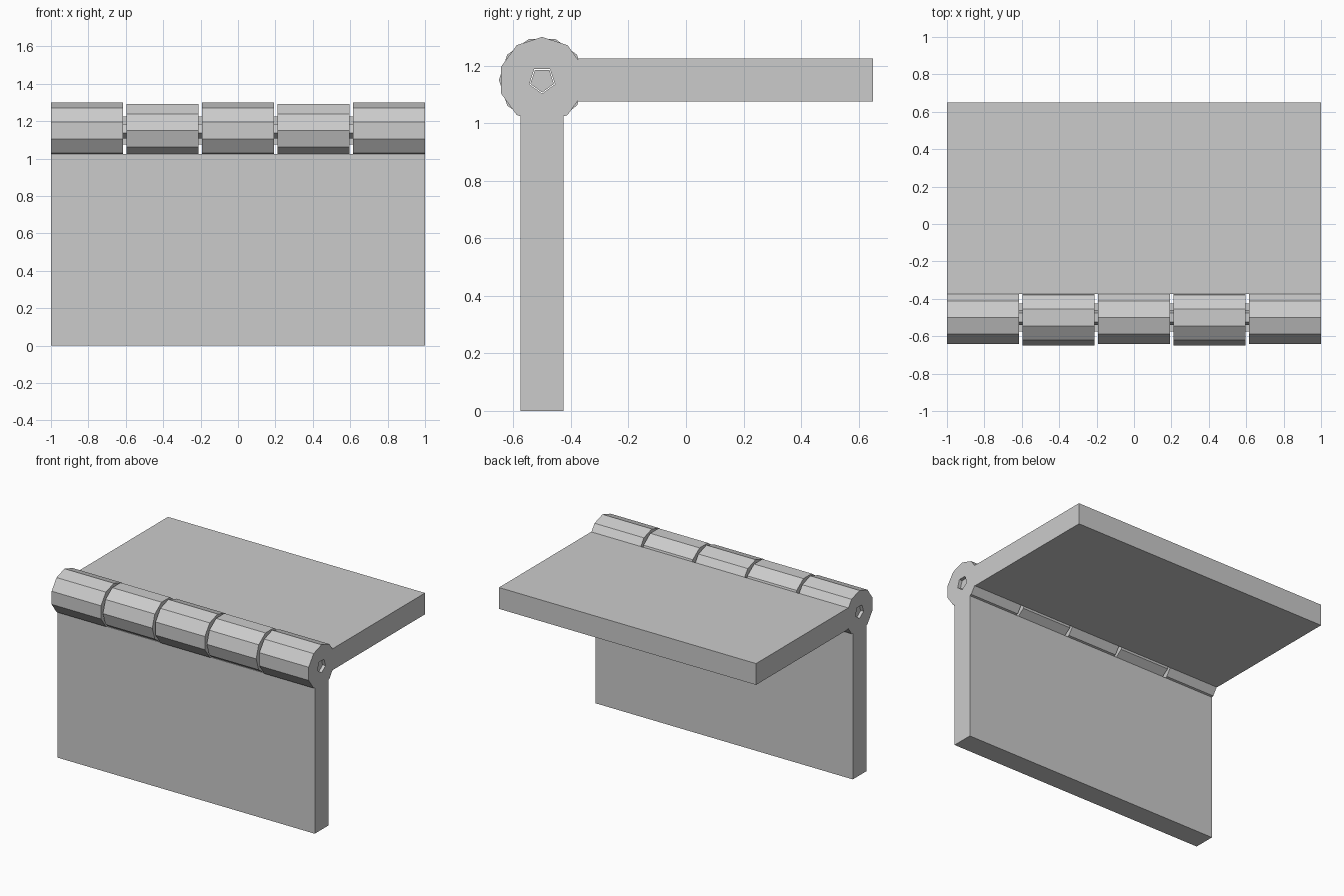
import bpy
import bmesh
from math import cos, sin, radians
from mathutils import Vector

cube = bpy.data.objects.get("Cube")
if cube:
    bpy.data.objects.remove(cube, do_unlink=True)

# One plain steel colour for the whole hinge
steel = bpy.data.materials.new("steel grey")
steel.use_nodes = True
steel.diffuse_color = (0.6, 0.6, 0.6, 1)
steel.node_tree.nodes["Principled BSDF"].inputs["Base Color"].default_value = (0.6, 0.6, 0.6, 1)

AXIS_Y, AXIS_Z = -0.5, 1.15      # pivot line, parallel to x
RADIUS, HOLE, PIN = 0.15, 0.047, 0.043
HALF = 0.075                     # half the leaf thickness
JOIN = 0.1255                    # where a leaf meets its knuckles
GAP, COUNT = 0.02, 5
WIDTH = (2 - GAP * (COUNT - 1)) / COUNT


def ring(radius, sides, start):
    """Regular polygon around the pivot, as (y, z) offsets."""
    angles = [radians(start + i * 360 / sides) for i in range(sides)]
    return [(radius * cos(a), radius * sin(a)) for a in angles]


def prism(name, loops, x0, x1):
    """Extrude a profile along x; a second loop becomes a hole."""
    bm = bmesh.new()
    edges = []
    for loop in loops:
        vs = [bm.verts.new((x0, AXIS_Y + y, AXIS_Z + z)) for y, z in loop]
        edges += [bm.edges.new((v, vs[i - 1])) for i, v in enumerate(vs)]
    bmesh.ops.triangle_fill(bm, use_beauty=True, edges=edges)
    out = bmesh.ops.extrude_face_region(bm, geom=bm.faces[:], use_keep_orig=True)
    moved = [v for v in out["geom"] if isinstance(v, bmesh.types.BMVert)]
    bmesh.ops.translate(bm, verts=moved, vec=Vector((x1 - x0, 0, 0)))
    bmesh.ops.recalc_face_normals(bm, faces=bm.faces[:])
    mesh = bpy.data.meshes.new(name)
    bm.to_mesh(mesh)
    bm.free()
    mesh.materials.append(steel)
    obj = bpy.data.objects.new(name, mesh)
    bpy.context.collection.objects.link(obj)
    return obj


# Knuckle profile for the hanging leaf: ten sides, flat cut where the leaf joins
barrel = ring(RADIUS, 10, -54)[:9] + [(-HALF, -JOIN), (HALF, -JOIN)]
bore = ring(HOLE, 5, -90)

# Knuckles alternate between the hanging leaf and the level leaf
for i in range(COUNT):
    x0 = -1 + i * (WIDTH + GAP)
    if i % 2 == 0:
        prism(f"hanging_knuckle_{i + 1}", [barrel, bore], x0, x0 + WIDTH)
    else:
        turned = [(-z, y) for y, z in barrel]
        prism(f"level_knuckle_{i + 1}", [turned, bore], x0, x0 + WIDTH)

# Leaves
prism("hanging_leaf", [[(-HALF, -JOIN), (HALF, -JOIN), (HALF, -AXIS_Z), (-HALF, -AXIS_Z)]], -1, 1)
prism("level_leaf", [[(JOIN, -HALF), (AXIS_Z, -HALF), (AXIS_Z, HALF), (JOIN, HALF)]], -1, 1)

# Pin, slightly sunk into the end knuckles
prism("pin", [ring(PIN, 5, -90)], -0.98, 0.98)
